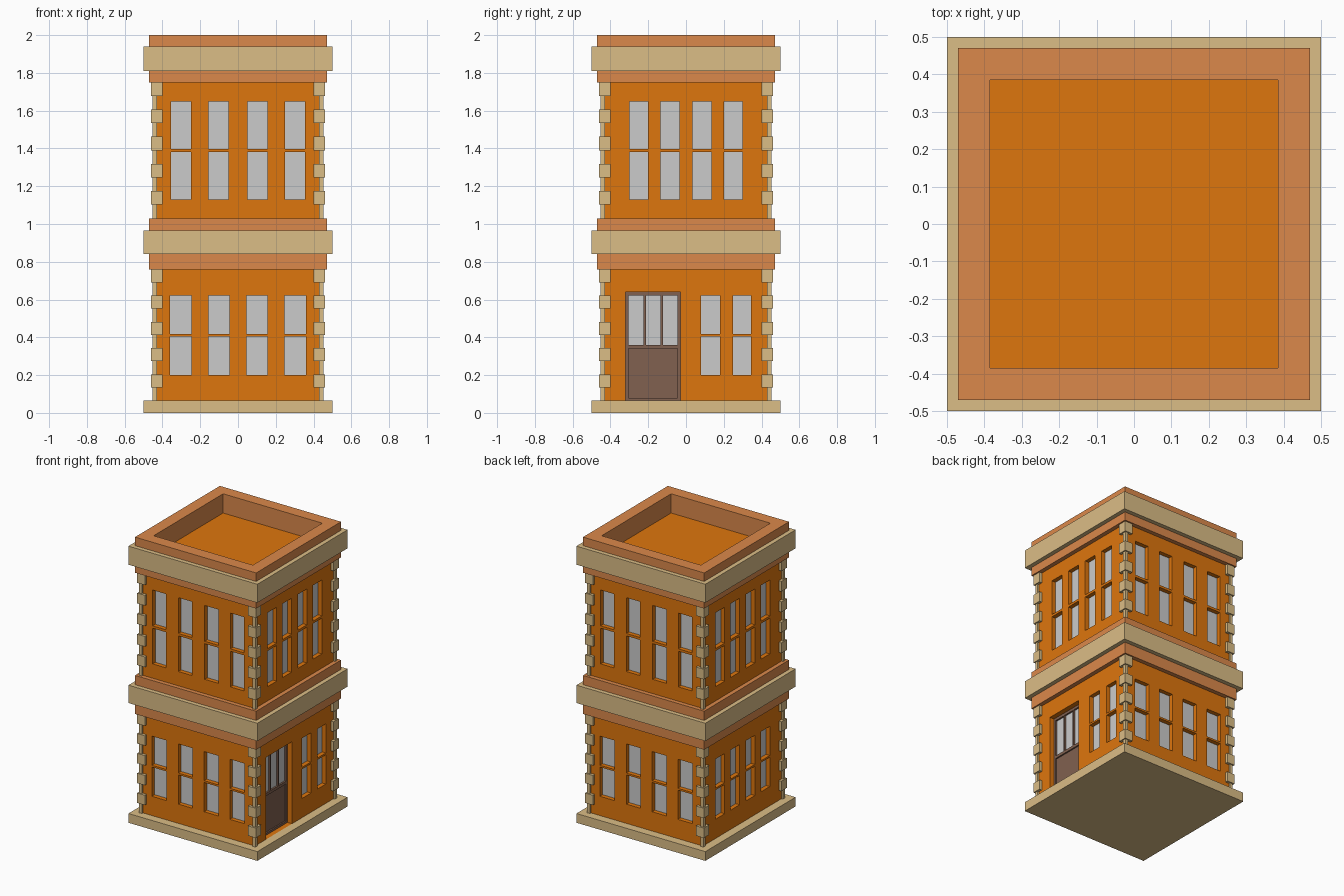
import bpy, bmesh
from mathutils import Matrix, Vector
from math import pi

if "Cube" in bpy.data.objects:
    bpy.data.objects.remove(bpy.data.objects["Cube"])


def material(name, rgb):
    m = bpy.data.materials.new(name)
    m.diffuse_color = (*rgb, 1)
    m.use_nodes = True
    m.node_tree.nodes["Principled BSDF"].inputs["Base Color"].default_value = m.diffuse_color
    return m


ORANGE = material("orange_wall", (0.73, 0.18, 0.004))
TERRA = material("terracotta_trim", (0.71, 0.25, 0.07))
TAN = material("tan_stone", (0.71, 0.51, 0.24))
BROWN = material("brown_wood", (0.22, 0.12, 0.08))


def add_box(bm, lo, hi, side=0):
    """Box between two corners, turned side * 90 degrees about z."""
    lo, hi = Vector(lo), Vector(hi)
    mat = (Matrix.Rotation(side * pi / 2, 4, 'Z') @ Matrix.Translation((lo + hi) / 2)
           @ Matrix.Diagonal((*(hi - lo), 1)))
    bmesh.ops.create_cube(bm, size=1, matrix=mat)


def face_box(bm, side, u0, u1, z0, z1, d0, d1):
    """Box on a wall: u runs right seen from outside, d is distance from the centre."""
    add_box(bm, (u0, -d1, z0), (u1, -d0, z1), side)


def finish(name, bm, mat=None):
    me = bpy.data.meshes.new(name)
    bmesh.ops.recalc_face_normals(bm, faces=bm.faces)
    bm.to_mesh(me)
    bm.free()
    ob = bpy.data.objects.new(name, me)
    bpy.context.collection.objects.link(ob)
    if mat:
        me.materials.append(mat)
    return ob


def slab(name, r, z0, z1, mat):
    bm = bmesh.new()
    add_box(bm, (-r, -r, z0), (r, r, z1))
    return finish(name, bm, mat)


def ring(name, r_out, r_in, z0, z1, mat):
    """Square ring made from a closed rectangular section."""
    bm = bmesh.new()
    corners = [(-1, -1), (1, -1), (1, 1), (-1, 1)]
    section = [(r_out, z0), (r_out, z1), (r_in, z1), (r_in, z0)]
    v = [[bm.verts.new((cx * r, cy * r, z)) for r, z in section] for cx, cy in corners]
    for i in range(4):
        for j in range(4):
            a, b = v[i], v[(i + 1) % 4]
            bm.faces.new((a[j], b[j], b[(j + 1) % 4], a[(j + 1) % 4]))
    return finish(name, bm, mat)


WALL, GLASS, BASE = 0.44, 0.41, 0.065

# window layout: wall side 0 front, 1 right, 2 back, 3 left
wide_low = [(-0.36, -0.245), (-0.155, -0.045), (0.045, 0.155), (0.245, 0.36)]
wide_up = [(-0.355, -0.25), (-0.155, -0.05), (0.05, 0.155), (0.25, 0.355)]
narrow = [(-0.30, -0.20), (-0.135, -0.035), (0.035, 0.135), (0.20, 0.30)]
by_door = [(0.08, 0.18), (0.25, 0.345)]
low_sash = [(0.20, 0.405), (0.418, 0.622)]
up_sash = [(1.13, 1.38), (1.397, 1.648)]
layout = [(0, wide_low, wide_up), (1, by_door, narrow),
          (2, wide_low, wide_up), (3, narrow, narrow)]

cut, panes = bmesh.new(), bmesh.new()
for side, low, up in layout:
    for spans, sashes in ((low, low_sash), (up, up_sash)):
        for u0, u1 in spans:
            for z0, z1 in sashes:
                face_box(cut, side, u0, u1, z0, z1, GLASS - 0.005, WALL + 0.05)
                face_box(panes, side, u0, u1, z0, z1, GLASS - 0.01, GLASS)
# door opening
face_box(cut, 1, -0.32, -0.03, BASE, 0.64, 0.38, WALL + 0.05)

# walls with window and door openings
walls = slab("walls", WALL, 0.03, 1.865, ORANGE)
cutter = finish("opening_cutter", cut)
cutter.hide_render = True
mod = walls.modifiers.new("openings", 'BOOLEAN')
mod.operation = 'DIFFERENCE'
mod.solver = 'EXACT'
mod.object = cutter
bpy.context.view_layer.objects.active = walls
bpy.ops.object.modifier_apply(modifier=mod.name)
bpy.data.objects.remove(cutter)
finish("window_panes", panes)

# base and cornices
slab("base", 0.5, 0, BASE, TAN)
slab("middle_cornice_trim", 0.47, 0.76, 1.03, TERRA)
slab("middle_cornice", 0.5, 0.84, 0.965, TAN)
ring("parapet", 0.47, 0.385, 1.75, 2.0, TERRA)
ring("top_cornice", 0.5, 0.45, 1.81, 1.94, TAN)

# corner stones, alternating long and short
stones = bmesh.new()
for z0, z1 in ((BASE, 0.76), (1.03, 1.75)):
    rows = 10
    h = (z1 - z0) / rows
    for i in range(rows):
        inner, outer = ((0.43, 0.452), (0.40, 0.46))[i % 2]
        for side in range(4):
            add_box(stones, (inner, -outer, z0 + i * h), (outer, -inner, z0 + (i + 1) * h), side)
finish("corner_stones", stones, TAN)

# door: backing, frame rails and stiles, raised lower panel
door = bmesh.new()
face_box(door, 1, -0.32, -0.03, BASE, 0.64, 0.37, 0.385)
for u0, u1 in ((-0.32, -0.305), (-0.045, -0.03)):
    face_box(door, 1, u0, u1, BASE, 0.64, 0.38, 0.405)
for z0, z1 in ((BASE, 0.08), (0.34, 0.36), (0.622, 0.64)):
    face_box(door, 1, -0.305, -0.045, z0, z1, 0.38, 0.405)
for u0, u1 in ((-0.225, -0.213), (-0.135, -0.123)):
    face_box(door, 1, u0, u1, 0.36, 0.622, 0.38, 0.405)
face_box(door, 1, -0.305, -0.045, 0.08, 0.34, 0.38, 0.395)
finish("door", door, BROWN)

# door glass
glass = bmesh.new()
for u0, u1 in ((-0.305, -0.225), (-0.213, -0.135), (-0.123, -0.045)):
    face_box(glass, 1, u0, u1, 0.36, 0.622, 0.38, 0.393)
finish("door_glass", glass)
